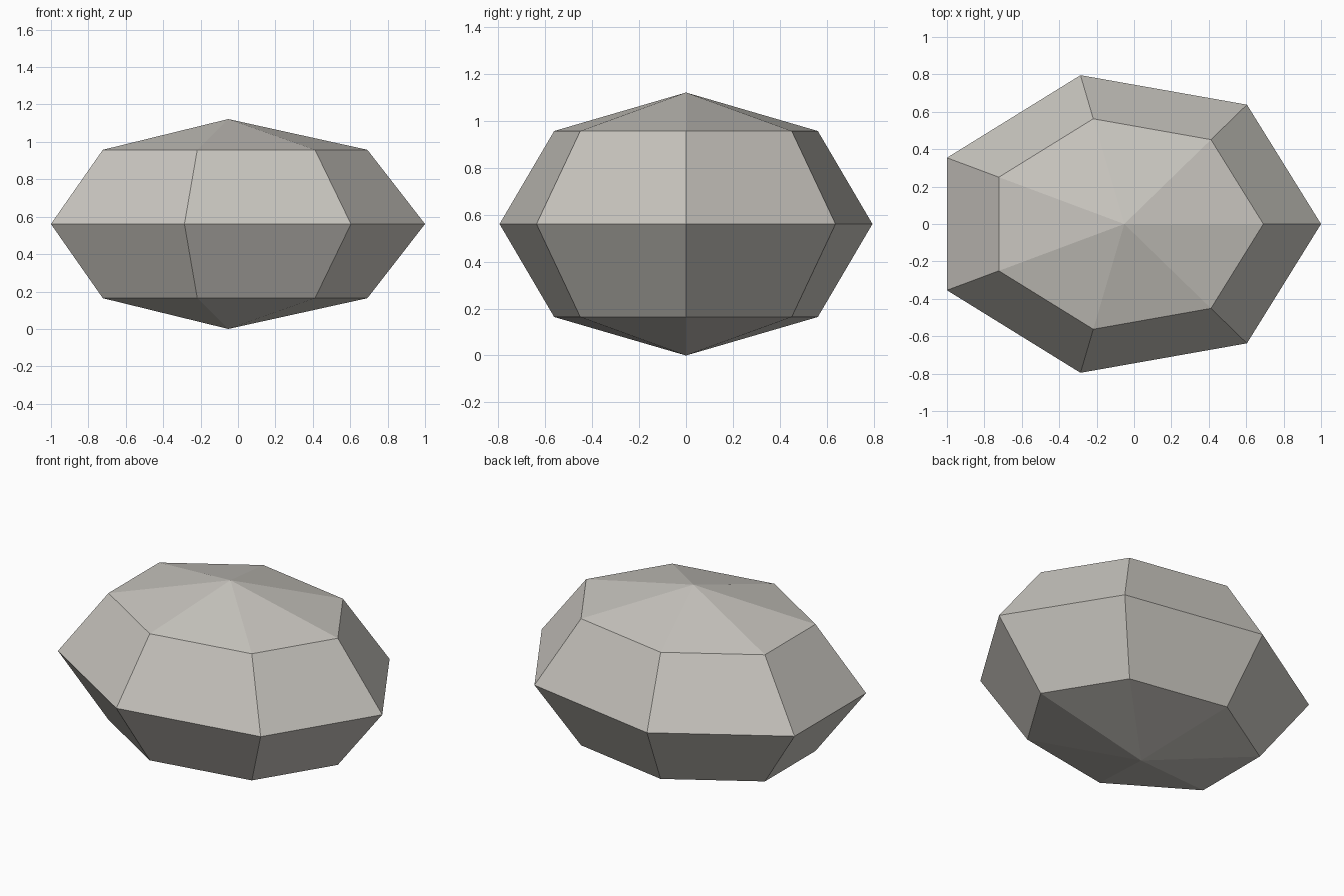
import bpy, bmesh, math
from mathutils import Matrix

if "Cube" in bpy.data.objects:
    bpy.data.objects.remove(bpy.data.objects["Cube"])

# Stone material
stone = bpy.data.materials.new("warm_grey_stone")
stone.diffuse_color = (0.58, 0.56, 0.52, 1)
stone.use_nodes = True
stone.node_tree.nodes["Principled BSDF"].inputs["Base Color"].default_value = stone.diffuse_color

# Faceted boulder: seven-sided, four-ring sphere, stretched and seated on the ground
RX, RY, RZ = 1.0522, 0.816, 0.561
bm = bmesh.new()
bmesh.ops.create_uvsphere(bm, u_segments=7, v_segments=4, radius=1)
bm.transform(Matrix.Rotation(-math.pi / 2, 4, 'Z'))   # one corner on +x
bm.transform(Matrix.Diagonal((RX, RY, RZ, 1)))
bm.transform(Matrix.Translation((1 - RX, 0, RZ)))
bmesh.ops.recalc_face_normals(bm, faces=bm.faces)

mesh = bpy.data.meshes.new("boulder")
bm.to_mesh(mesh)
bm.free()
mesh.materials.append(stone)
bpy.context.collection.objects.link(bpy.data.objects.new("boulder", mesh))
